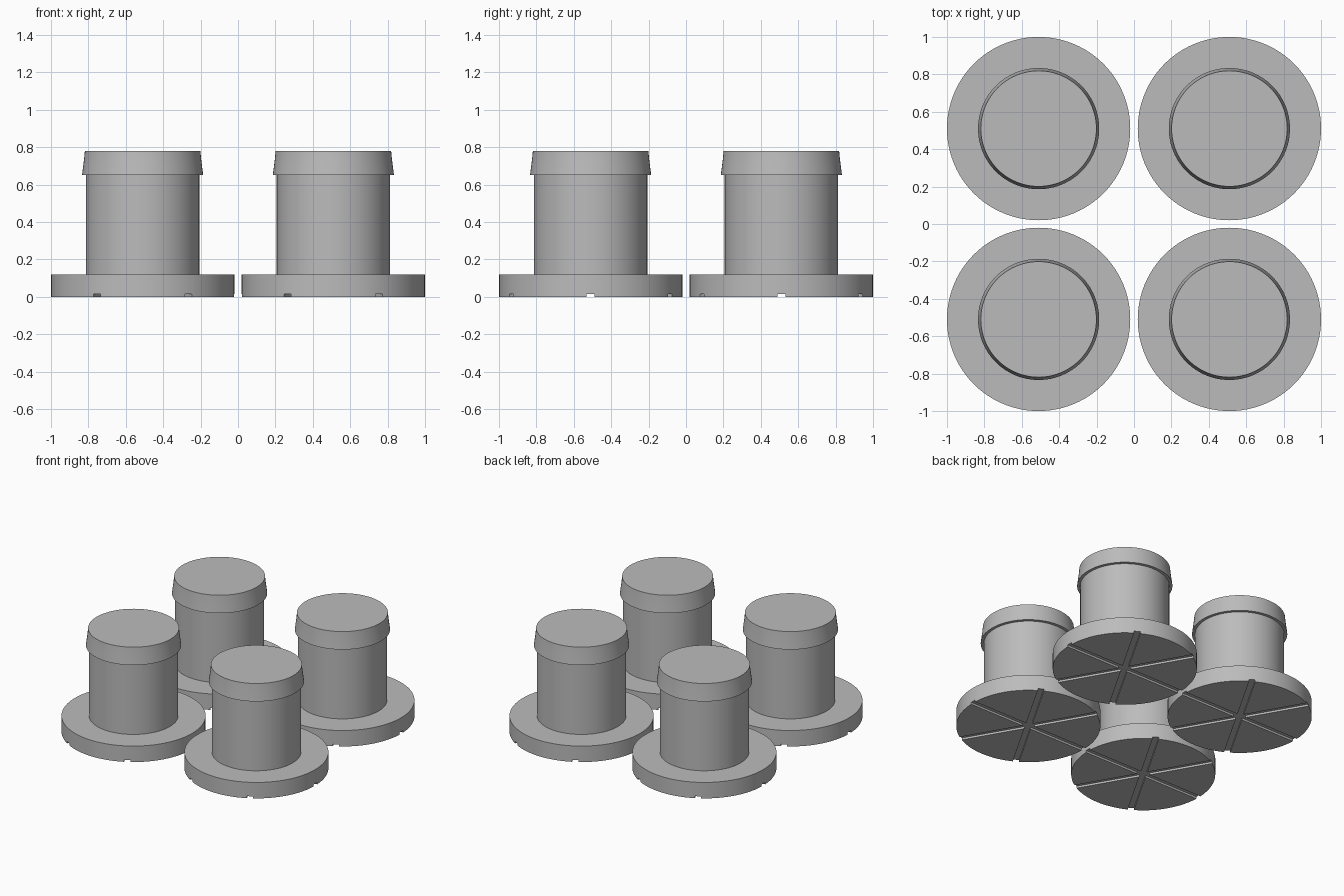
import bpy, bmesh, math

if "Cube" in bpy.data.objects:
    bpy.data.objects.remove(bpy.data.objects["Cube"])

SEGMENTS = 96
SPACING = 0.51

grey = bpy.data.materials.new("plain_grey")
grey.diffuse_color = (0.5, 0.5, 0.5, 1)
grey.use_nodes = True
grey.node_tree.nodes["Principled BSDF"].inputs["Base Color"].default_value = grey.diffuse_color

# Turned outline of one foot: base disc, stem, tapered lip, flat cap
PROFILE = [(0.49, 0.0), (0.49, 0.12), (0.303, 0.12), (0.303, 0.65),
           (0.324, 0.65), (0.313, 0.735), (0.309, 0.778)]


def lathe(name, profile):
    bm = bmesh.new()
    rings = [[bm.verts.new((r * math.cos(2 * math.pi * i / SEGMENTS),
                            r * math.sin(2 * math.pi * i / SEGMENTS), z))
              for i in range(SEGMENTS)] for r, z in profile]
    for low, high in zip(rings, rings[1:]):
        for i in range(SEGMENTS):
            j = (i + 1) % SEGMENTS
            bm.faces.new((low[i], low[j], high[j], high[i]))
    bm.faces.new(rings[0][::-1])
    bm.faces.new(rings[-1])
    mesh = bpy.data.meshes.new(name)
    bm.to_mesh(mesh)
    bm.free()
    mesh.materials.append(grey)
    obj = bpy.data.objects.new(name, mesh)
    bpy.context.collection.objects.link(obj)
    return obj


foot = lathe("foot", PROFILE)

# Three shallow grooves crossing the underside
cutters = []
for k in range(3):
    bpy.ops.mesh.primitive_cube_add(size=1, rotation=(0, 0, k * math.pi / 3))
    bar = bpy.context.object
    bar.name = "groove_cutter"
    bar.scale = (1.2, 0.042, 0.03)
    bar.hide_render = True
    bar.data.materials.append(grey)
    mod = foot.modifiers.new("groove", 'BOOLEAN')
    mod.operation = 'DIFFERENCE'
    mod.solver = 'EXACT'
    mod.object = bar
    cutters.append(bar)

bpy.ops.object.select_all(action='DESELECT')
foot.select_set(True)
bpy.context.view_layer.objects.active = foot
for mod in list(foot.modifiers):
    bpy.ops.object.modifier_apply(modifier=mod.name)
for bar in cutters:
    bpy.data.objects.remove(bar)
bpy.ops.object.shade_smooth_by_angle(angle=math.radians(30))

# Four feet in a square
foot.location = (-SPACING, -SPACING, 0)
foot.name = "front_left_foot"
for name, sx, sy in (("front_right_foot", 1, -1), ("back_left_foot", -1, 1),
                     ("back_right_foot", 1, 1)):
    copy = foot.copy()
    copy.data = foot.data.copy()
    copy.name = name
    copy.location = (sx * SPACING, sy * SPACING, 0)
    bpy.context.collection.objects.link(copy)
